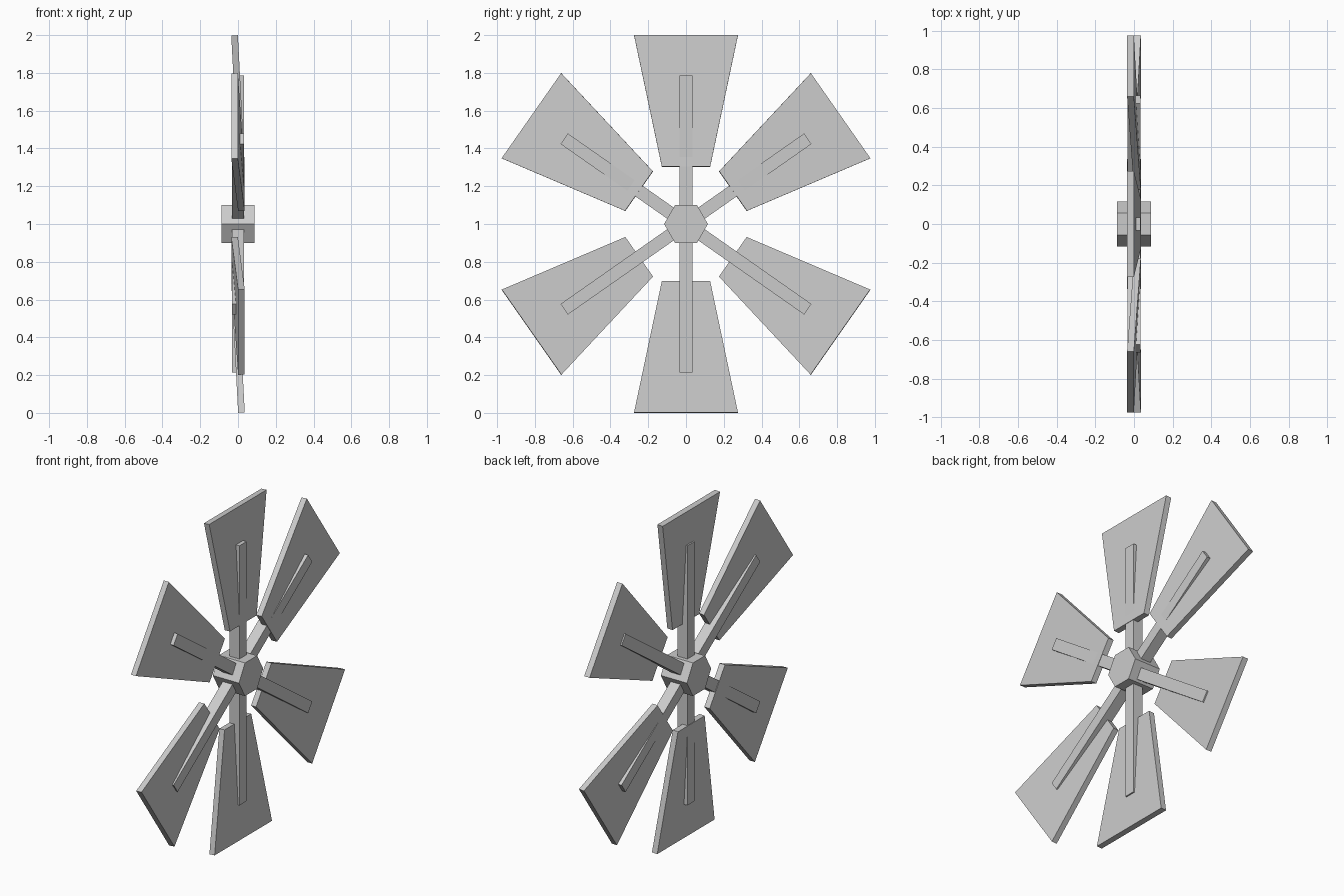
import bpy
from math import radians, pi
from mathutils import Matrix

if "Cube" in bpy.data.objects:
    bpy.data.objects.remove(bpy.data.objects["Cube"])

CENTRE = Matrix.Translation((0, 0, 1))


def prism(name, profile, half, matrix):
    """Extrude a (y, z) profile along x from -half to half, then place it."""
    n = len(profile)
    verts = [(x, y, z) for x in (-half, half) for y, z in profile]
    faces = [tuple(reversed(range(n))), tuple(range(n, 2 * n))]
    faces += [(i, (i + 1) % n, n + (i + 1) % n, n + i) for i in range(n)]
    mesh = bpy.data.meshes.new(name)
    mesh.from_pydata(verts, [], faces)
    mesh.transform(matrix)
    mesh.update()
    obj = bpy.data.objects.new(name, mesh)
    bpy.context.collection.objects.link(obj)
    return obj


# Hexagonal hub
hub = [(0.116 * y, 0.1005 * z) for y, z in
       [(1, 0), (0.5, 1), (-0.5, 1), (-1, 0), (-0.5, -1), (0.5, -1)]]
prism("hub", hub, 0.0875, CENTRE)

# Square spoke and tapered blade profiles, pointing up
W = 0.034
spoke = [(-W, 0), (W, 0), (W, 0.787), (-W, 0.787)]
MID, HALF = 0.651, 0.348
blade = [(-0.128, -HALF), (0.128, -HALF), (0.275, HALF), (-0.275, HALF)]

# Six arms; upper blades lean to -x, lower blades lean to +x
for i, angle in enumerate((0, 55, 125, 180, 235, 305)):
    turn = CENTRE @ Matrix.Rotation(radians(angle), 4, 'X')
    lean = 3 if 90 < angle < 270 else -3
    prism(f"spoke_{i + 1}", spoke, 0.033, turn)
    prism(f"blade_{i + 1}", blade, 0.0175,
          turn @ Matrix.Translation((0, 0, MID)) @ Matrix.Rotation(radians(lean), 4, 'Y'))
